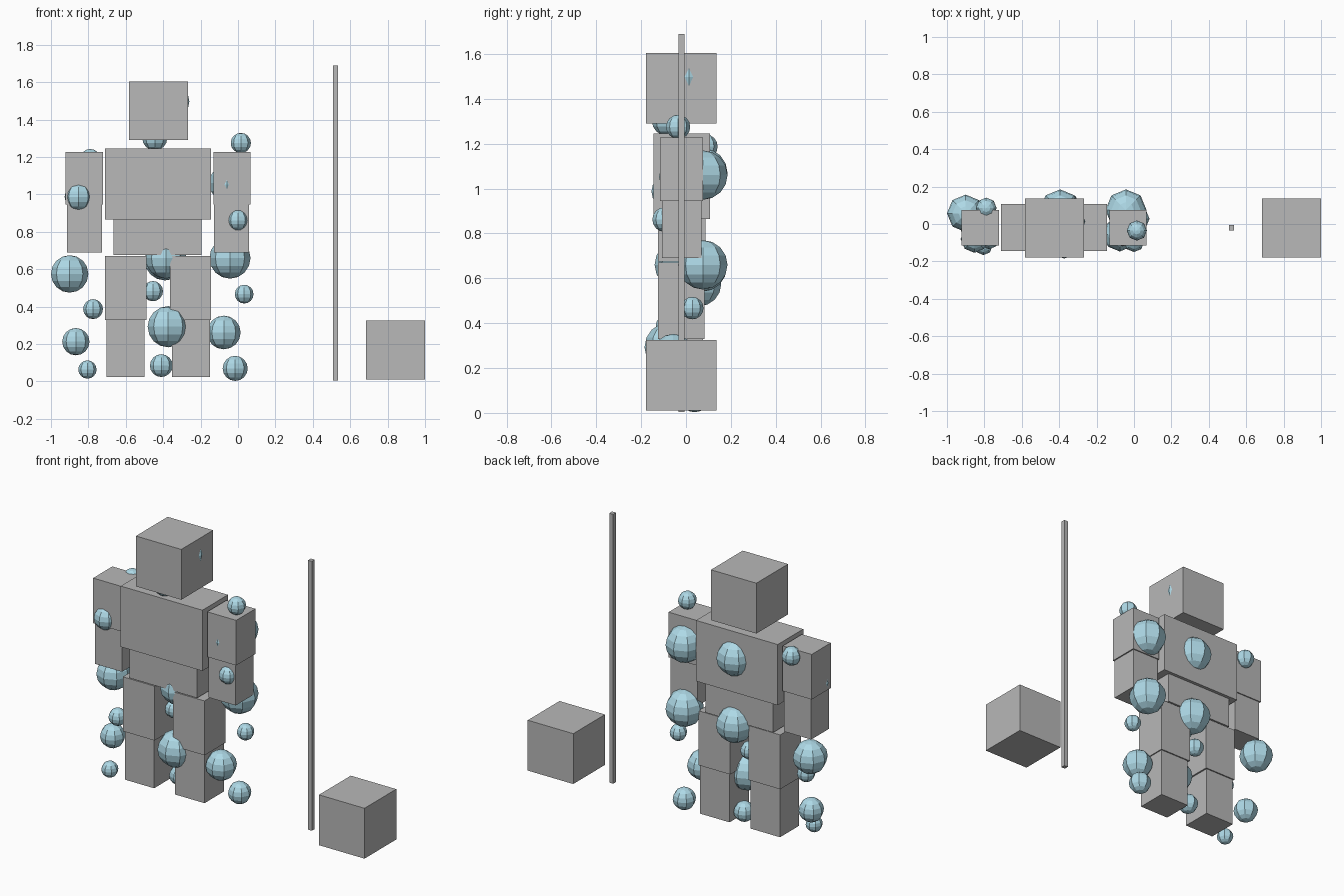
import bpy
import bmesh
from mathutils import Matrix, Vector

default = bpy.data.objects.get("Cube")
if default:
    bpy.data.objects.remove(default, do_unlink=True)


def make_material(name, rgb):
    mat = bpy.data.materials.new(name)
    mat.use_nodes = True
    mat.diffuse_color = (*rgb, 1)
    mat.node_tree.nodes["Principled BSDF"].inputs["Base Color"].default_value = (*rgb, 1)
    return mat


GREY = make_material("block_grey", (0.48, 0.48, 0.48))
BLUE = make_material("pale_blue", (0.42, 0.69, 0.79))


def add_object(name, bm, location, material):
    mesh = bpy.data.meshes.new(name)
    bm.to_mesh(mesh)
    bm.free()
    mesh.materials.append(material)
    obj = bpy.data.objects.new(name, mesh)
    obj.location = location
    bpy.context.collection.objects.link(obj)
    return obj


def box(name, x, y, z):
    """Block given by its (low, high) range on each axis."""
    low, high = Vector((x[0], y[0], z[0])), Vector((x[1], y[1], z[1]))
    bm = bmesh.new()
    bmesh.ops.create_cube(bm, size=1, matrix=Matrix.Diagonal((*(high - low), 1)))
    return add_object(name, bm, (low + high) / 2, GREY)


def ball(name, x, y, z, radius):
    """Faceted ball with eight sides and eight rings."""
    bm = bmesh.new()
    bmesh.ops.create_uvsphere(bm, u_segments=8, v_segments=8, radius=radius)
    return add_object(name, bm, (x, y, z), BLUE)


# Head, trunk and the two separate props
CUBE_Y = (-0.178, 0.136)
box("head", (-0.582, -0.268), CUBE_Y, (1.29, 1.605))
box("chest", (-0.71, -0.145), (-0.145, 0.108), (0.865, 1.245))
box("waist", (-0.665, -0.195), (-0.125, 0.088), (0.675, 0.865))
box("ground_cube", (0.685, 1.0), CUBE_Y, (0.01, 0.325))
box("pole", (0.508, 0.535), (-0.034, -0.006), (0.005, 1.69))

# Limbs, mirrored about the middle of the body
BODY_X = -0.427
LIMBS = {
    "upper_arm": ((0.295, 0.495), (-0.115, 0.075), (0.945, 1.227)),
    "forearm": ((0.30, 0.487), (-0.108, 0.068), (0.69, 0.945)),
    "thigh": ((0.063, 0.283), (-0.125, 0.083), (0.33, 0.67)),
    "shin": ((0.073, 0.276), (-0.115, 0.075), (0.025, 0.33)),
}
for part, (span, y, z) in LIMBS.items():
    for side, sign in (("left", 1), ("right", -1)):
        box(f"{side}_{part}", sorted(BODY_X + sign * s for s in span), y, z)

# Large balls around the chest, hips and legs
BIG = 0.11
ball("chest_back_ball", -0.395, 0.075, 1.07, BIG)
ball("left_arm_back_ball", -0.043, 0.075, 1.06, BIG)
ball("left_hip_ball", -0.043, 0.075, 0.66, BIG)
ball("hip_back_ball", -0.39, 0.072, 0.65, BIG)
ball("hip_front_ball", -0.385, -0.03, 0.66, BIG)
ball("leg_front_ball", -0.373, -0.075, 0.293, BIG)
ball("head_inner_ball", -0.36, 0.013, 1.497, 0.1)
ball("right_hip_ball", -0.90, 0.057, 0.575, 0.1)

# Small balls along the arms and the outside of the legs
ball("left_arm_inner_ball", -0.06, -0.05, 1.053, 0.07)
ball("neck_ball", -0.445, -0.085, 1.302, 0.067)
ball("left_shoulder_ball", 0.015, -0.035, 1.275, 0.054)
ball("right_shoulder_ball", -0.79, 0.085, 1.187, 0.056)
ball("right_elbow_ball", -0.853, -0.08, 0.987, 0.074)
ball("left_forearm_ball", 0.0, -0.095, 0.862, 0.055)
ball("left_knee_ball", 0.033, 0.028, 0.467, 0.05)
ball("left_shin_ball", -0.076, -0.057, 0.262, 0.09)
ball("left_foot_ball", -0.015, 0.038, 0.07, 0.067)
ball("right_knee_ball", -0.775, -0.082, 0.387, 0.053)
ball("right_shin_ball", -0.867, 0.0, 0.213, 0.073)
ball("right_foot_ball", -0.805, -0.117, 0.064, 0.049)
ball("inner_knee_ball", -0.455, 0.02, 0.483, 0.054)
ball("inner_foot_ball", -0.41, 0.01, 0.085, 0.061)
